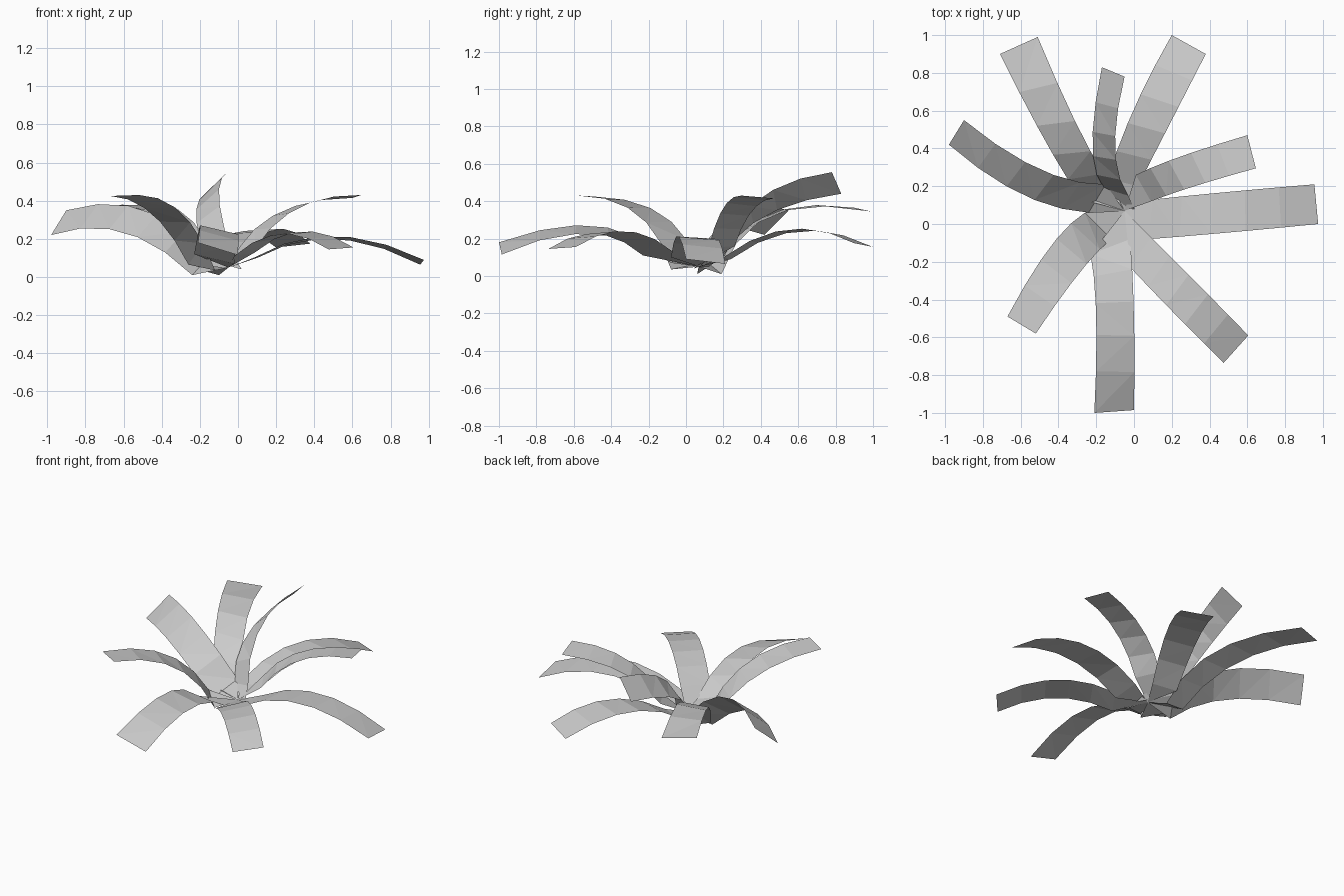
import bpy
import bmesh
from mathutils import Vector

cube = bpy.data.objects.get("Cube")
if cube:
    bpy.data.objects.remove(cube, do_unlink=True)

# One pale grey for the whole plant
grey = bpy.data.materials.new("pale_grey")
grey.use_nodes = True
grey.diffuse_color = (0.6, 0.6, 0.6, 1)
grey.node_tree.nodes["Principled BSDF"].inputs["Base Color"].default_value = (0.6, 0.6, 0.6, 1)

CROWN = Vector((-.05, .07, .05))
SEGMENTS = 5


def along(root, middle, tip, t):
    """Point on the parabola through the root, middle and tip of a leaf edge."""
    root, middle, tip = Vector(root), Vector(middle), Vector(tip)
    return (root * (1 - t) * (1 - 2 * t)
            + middle * 4 * t * (1 - t)
            + tip * t * (2 * t - 1))


def leaf(name, edge_a, edge_b, crown=CROWN):
    """Arching strip between two edges, closing to a point at the crown."""
    bm = bmesh.new()
    rows = []
    for i in range(SEGMENTS + 1):
        t = i / SEGMENTS
        rows.append([bm.verts.new(along(*edge, t)) for edge in (edge_a, edge_b)])
    point = bm.verts.new(crown)
    bm.faces.new((point, rows[0][1], rows[0][0]))
    for (a, b), (c, d) in zip(rows, rows[1:]):
        bm.faces.new((a, b, d, c))
    bmesh.ops.triangulate(bm, faces=bm.faces[:])
    # Keep the upper side of the blade as the front of the faces
    bm.normal_update()
    if sum(f.normal.z * f.calc_area() for f in bm.faces) < 0:
        bmesh.ops.reverse_faces(bm, faces=bm.faces[:])
    mesh = bpy.data.meshes.new(name)
    bm.to_mesh(mesh)
    bm.free()
    mesh.materials.append(grey)
    obj = bpy.data.objects.new(name, mesh)
    bpy.context.collection.objects.link(obj)
    return obj


# Each leaf edge runs root, middle, tip
leaf("left_leaf",
     [(.1, .13, .1), (.5, .17, .2), (.955, .21, .065)],
     [(.08, -.08, .1), (.5, -.045, .215), (.975, 0, .09)])
leaf("front_left_leaf",
     [(.09, -.07, .13), (.34, -.32, .24), (.605, -.59, .155)],
     [(-.02, -.23, .11), (.22, -.48, .225), (.475, -.735, .145)])
leaf("front_leaf",
     [(-.02, -.08, .07), (0, -.5, .225), (0, -.985, .115)],
     [(-.23, -.16, .12), (-.2, -.5, .27), (-.21, -1, .18)])
leaf("front_right_leaf",
     [(-.26, .06, .065), (-.45, -.13, .33), (-.67, -.49, .425)],
     [(-.12, -.08, .035), (-.29, -.26, .33), (-.52, -.58, .43)])
leaf("right_leaf",
     [(-.24, .06, .01), (-.6, .16, .235), (-.98, .42, .22)],
     [(-.15, .21, .11), (-.5, .29, .355), (-.9, .55, .35)])
leaf("back_right_leaf",
     [(-.28, .13, .06), (-.47, .44, .33), (-.71, .9, .365)],
     [(-.1, .19, .01), (-.27, .46, .325), (-.51, .99, .345)])
leaf("back_leaf",
     [(-.16, .19, .09), (-.22, .42, .32), (-.17, .83, .44)],
     [(-.03, .15, .12), (-.1, .4, .42), (-.05, .78, .555)],
     Vector((.02, .04, .04)))
leaf("back_left_leaf",
     [(-.14, .24, .09), (0, .61, .24), (.2, 1, .155)],
     [(.02, .2, .1), (.2, .55, .25), (.38, .9, .175)])
leaf("upper_left_leaf",
     [(.01, .26, .16), (.24, .355, .35), (.6, .47, .415)],
     [(.09, .12, .15), (.32, .2, .365), (.645, .295, .43)])
